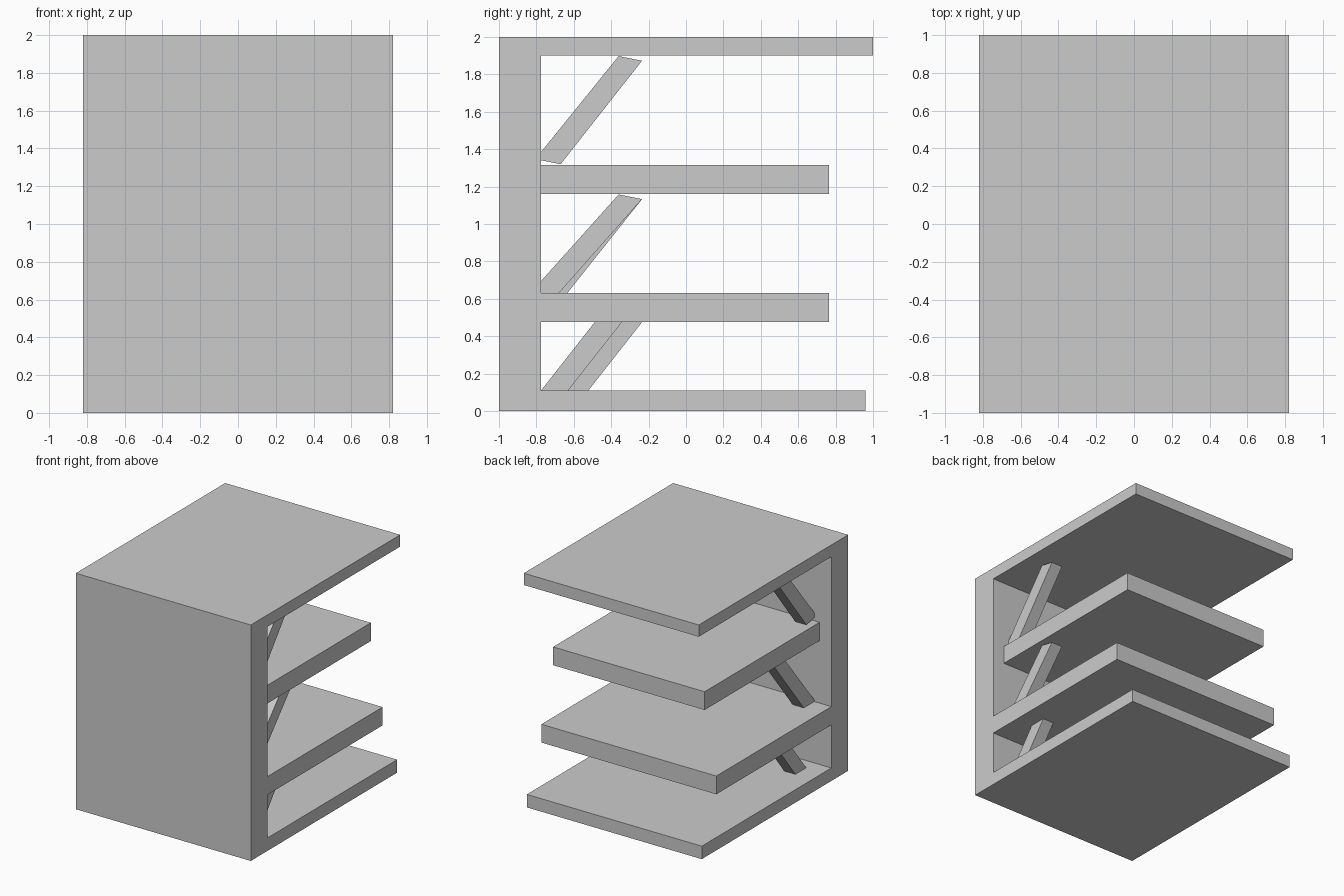
import bpy
import bmesh

cube = bpy.data.objects.get("Cube")
if cube:
    bpy.data.objects.remove(cube, do_unlink=True)

grey = bpy.data.materials.new("plain_grey")
grey.use_nodes = True
colour = (0.6, 0.6, 0.6, 1)
grey.diffuse_color = colour
grey.node_tree.nodes["Principled BSDF"].inputs["Base Color"].default_value = colour


def prism(name, profile, x0, x1):
    """Extrude a side profile of (y, z) points from x0 to x1."""
    bm = bmesh.new()
    face = bm.faces.new([bm.verts.new((x0, y, z)) for y, z in profile])
    new = bmesh.ops.extrude_face_region(bm, geom=[face])["geom"]
    verts = [g for g in new if isinstance(g, bmesh.types.BMVert)]
    bmesh.ops.translate(bm, verts=verts, vec=(x1 - x0, 0, 0))
    bmesh.ops.recalc_face_normals(bm, faces=bm.faces)
    mesh = bpy.data.meshes.new(name)
    bm.to_mesh(mesh)
    bm.free()
    mesh.materials.append(grey)
    obj = bpy.data.objects.new(name, mesh)
    bpy.context.collection.objects.link(obj)
    return obj


HALF = 0.82
WALL = -0.775

# Upright panel with top, lower shelf and base in one piece
prism("shelf_frame", [
    (-1, 0), (0.96, 0), (0.96, 0.11), (WALL, 0.11),
    (WALL, 0.475), (0.765, 0.475), (0.765, 0.63), (WALL, 0.63),
    (WALL, 1.9), (1, 1.9), (1, 2), (-1, 2)], -HALF, HALF)

# Narrower upper shelf
prism("upper_shelf", [(WALL, 1.16), (0.765, 1.16), (0.765, 1.315), (WALL, 1.315)],
      -0.71, 0.71)


def brace(name, side, profile):
    """Slanted support near the left (+1) or right (-1) edge."""
    prism(name, profile, side * 0.555, side * 0.66)


# Slanted braces under each level
standard = [(-0.36, 1.898), (-0.235, 1.873), (-0.67, 1.32),
            (WALL, 1.341), (WALL, 1.385)]
for label, side in (("left", 1), ("right", -1)):
    brace(f"top_brace_{label}", side, standard)

brace("middle_brace_left", 1, [(-0.36, 1.158), (-0.235, 1.133), (-0.68, 0.63),
                               (WALL, 0.63), (WALL, 0.695)])
brace("middle_brace_right", -1, [(-0.36, 1.158), (-0.235, 1.133), (-0.635, 0.63),
                                 (WALL, 0.63), (WALL, 0.645)])

for label, side, shift in (("left", 1, 0), ("right", -1, 0.108)):
    brace(f"bottom_brace_{label}", side,
          [(y + shift, z) for y, z in ((-0.488, 0.475), (-0.343, 0.475),
                                       (-0.63, 0.11), (WALL, 0.11))])
